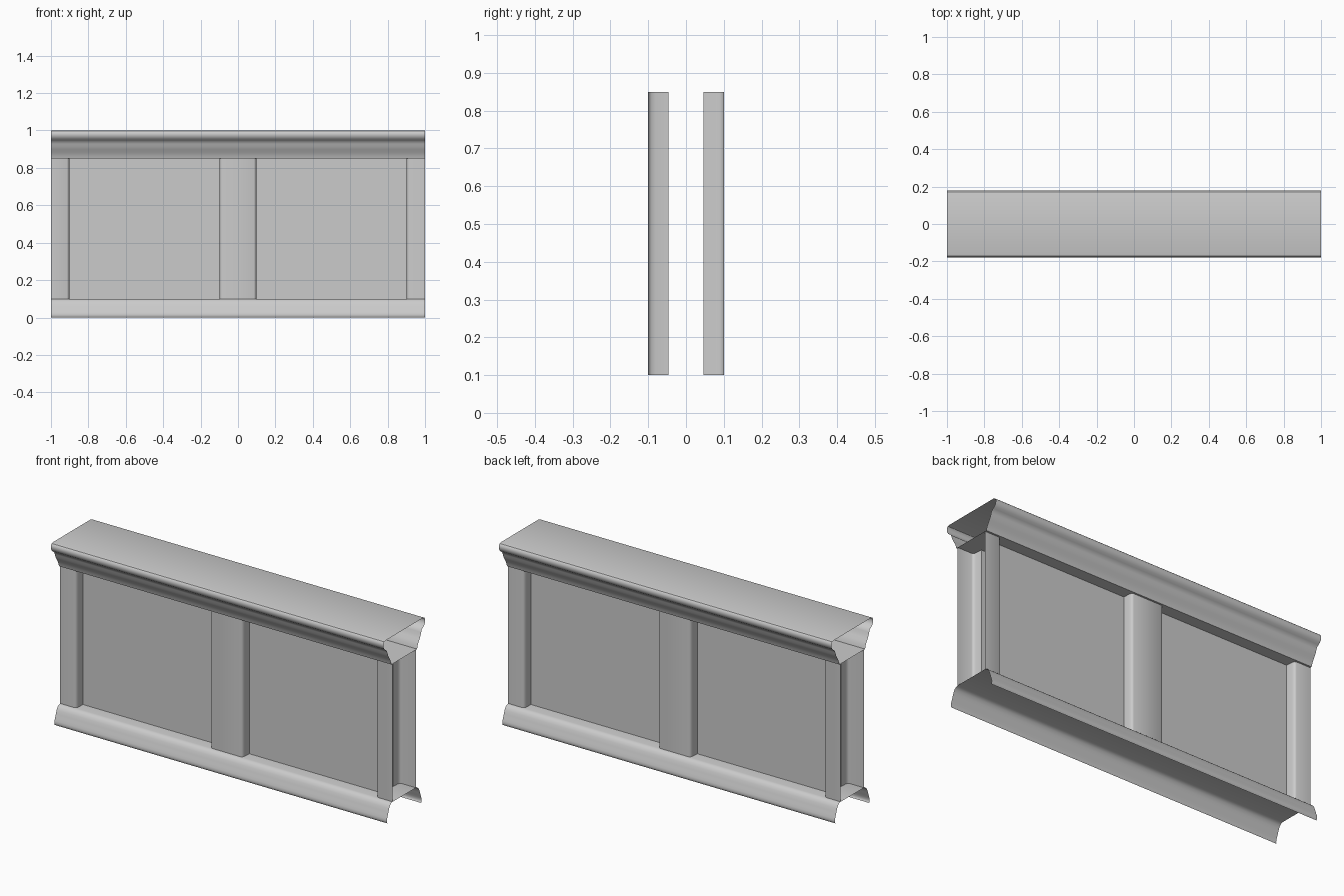
import bpy
import math
from mathutils import Vector

if "Cube" in bpy.data.objects:
    bpy.data.objects.remove(bpy.data.objects["Cube"])


def sweep(name, points, direction, closed=False, angle=32):
    """Extrude a line of 3D points along a direction into an open-ended sheet."""
    n = len(points)
    d = Vector(direction)
    verts = [Vector(p) for p in points] + [Vector(p) + d for p in points]
    last = n if closed else n - 1
    faces = []
    for i in range(last):
        j = (i + 1) % n
        faces.append((i, i + n, j + n, j))
    mesh = bpy.data.meshes.new(name)
    mesh.from_pydata(verts, [], faces)
    mesh.update()
    obj = bpy.data.objects.new(name, mesh)
    bpy.context.collection.objects.link(obj)
    bpy.ops.object.select_all(action='DESELECT')
    obj.select_set(True)
    bpy.context.view_layer.objects.active = obj
    bpy.ops.object.shade_smooth_by_angle(angle=math.radians(angle))
    return obj


def mirrored(half):
    """Complete a (y, z) moulding profile from its front half."""
    return half + [(-y, z) for y, z in reversed(half)]


def along_x(profile):
    return [(-1, y, z) for y, z in profile]


# Top rail: rounded nose over a curved moulding, open at both ends
rail = [(-.11, .85), (-.114, .865), (-.122, .882), (-.132, .898), (-.14, .913),
        (-.145, .928), (-.15, .94), (-.16, .948), (-.17, .956), (-.177, .966),
        (-.18, .978), (-.178, .99), (-.172, .997), (-.162, 1.0)]
sweep("top_rail", along_x(mirrored(rail)), (2, 0, 0), closed=True)

# Base moulding: open at the ends and underneath
base = [(-.145, 0), (-.149, .006), (-.15, .014), (-.148, .025), (-.142, .04),
        (-.136, .058), (-.13, .075), (-.122, .089), (-.112, .097), (-.1, .1)]
sweep("base_moulding", along_x(mirrored(base)), (2, 0, 0))

# Wall sheets: recessed panels stepping out to posts with softened edges
PANEL, POST = -.046, -.1
edge = [(.015, POST), (.008, -.097), (.004, -.091), (.001, -.08), (0, PANEL)]


def post_right(x):
    return [(x - dx, y) for dx, y in edge]


def post_left(x):
    return [(x + dx, y) for dx, y in reversed(edge)]


outline = ([(-1, POST)] + post_right(-.9) + post_left(-.1)
           + post_right(.1) + post_left(.9) + [(1, POST)])
for name, s in (("front_wall", 1), ("back_wall", -1)):
    # Walk the outline backwards and extrude downwards so faces point outwards
    pts = [(s * x, s * y, .85) for x, y in outline]
    sweep(name, pts, (0, 0, -.75), angle=40)
